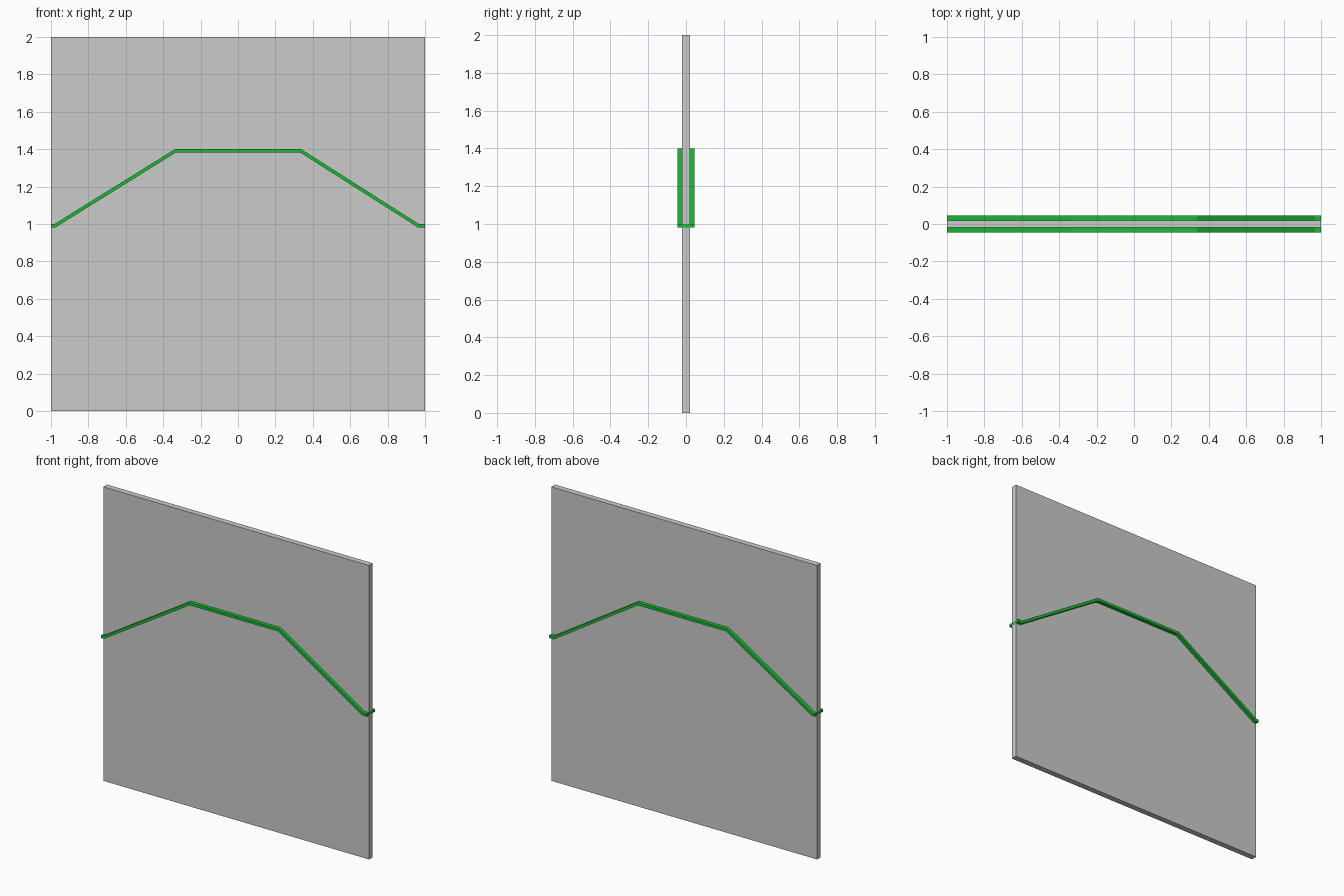
import bpy, bmesh
from mathutils import Vector

if "Cube" in bpy.data.objects:
    bpy.data.objects.remove(bpy.data.objects["Cube"])

def new_object(name, bm):
    bmesh.ops.recalc_face_normals(bm, faces=bm.faces)
    mesh = bpy.data.meshes.new(name)
    bm.to_mesh(mesh)
    bm.free()
    obj = bpy.data.objects.new(name, mesh)
    bpy.context.collection.objects.link(obj)
    return obj

# thin square panel
bm = bmesh.new()
bmesh.ops.create_cube(bm, size=1)
for v in bm.verts:
    v.co = (v.co.x * 2, v.co.y * 0.04, v.co.z * 2 + 1)
new_object("panel", bm)

# bent bar passing through the panel, mitred at each bend
path = [Vector(p) for p in [(-1.0005, 0.99), (-0.98, 0.99), (-0.335, 1.391),
                            (0.335, 1.391), (0.966, 0.99), (1.0005, 0.99)]]
half_h, half_w = 0.009, 0.045
bm = bmesh.new()
rings = []
for i, p in enumerate(path):
    a = (p - path[i - 1]).normalized() if i else Vector((1, 0))
    b = (path[i + 1] - p).normalized() if i < len(path) - 1 else Vector((1, 0))
    t = (a + b).normalized()
    n = Vector((-t.y, t.x)) * (half_h / t.dot(a))
    rings.append([bm.verts.new((p.x + s * n.x, y, p.y + s * n.y))
                  for s, y in [(-1, -half_w), (-1, half_w), (1, half_w), (1, -half_w)]])
for r, q in zip(rings, rings[1:]):
    for k in range(4):
        m = (k + 1) % 4
        bm.faces.new((r[k], r[m], q[m], q[k]))
bm.faces.new(rings[0])
bm.faces.new(rings[-1])
bar = new_object("bent_bar", bm)

mat = bpy.data.materials.new("green")
mat.diffuse_color = (0.01, 0.5, 0.03, 1)
mat.use_nodes = True
mat.node_tree.nodes["Principled BSDF"].inputs["Base Color"].default_value = mat.diffuse_color
bar.data.materials.append(mat)
